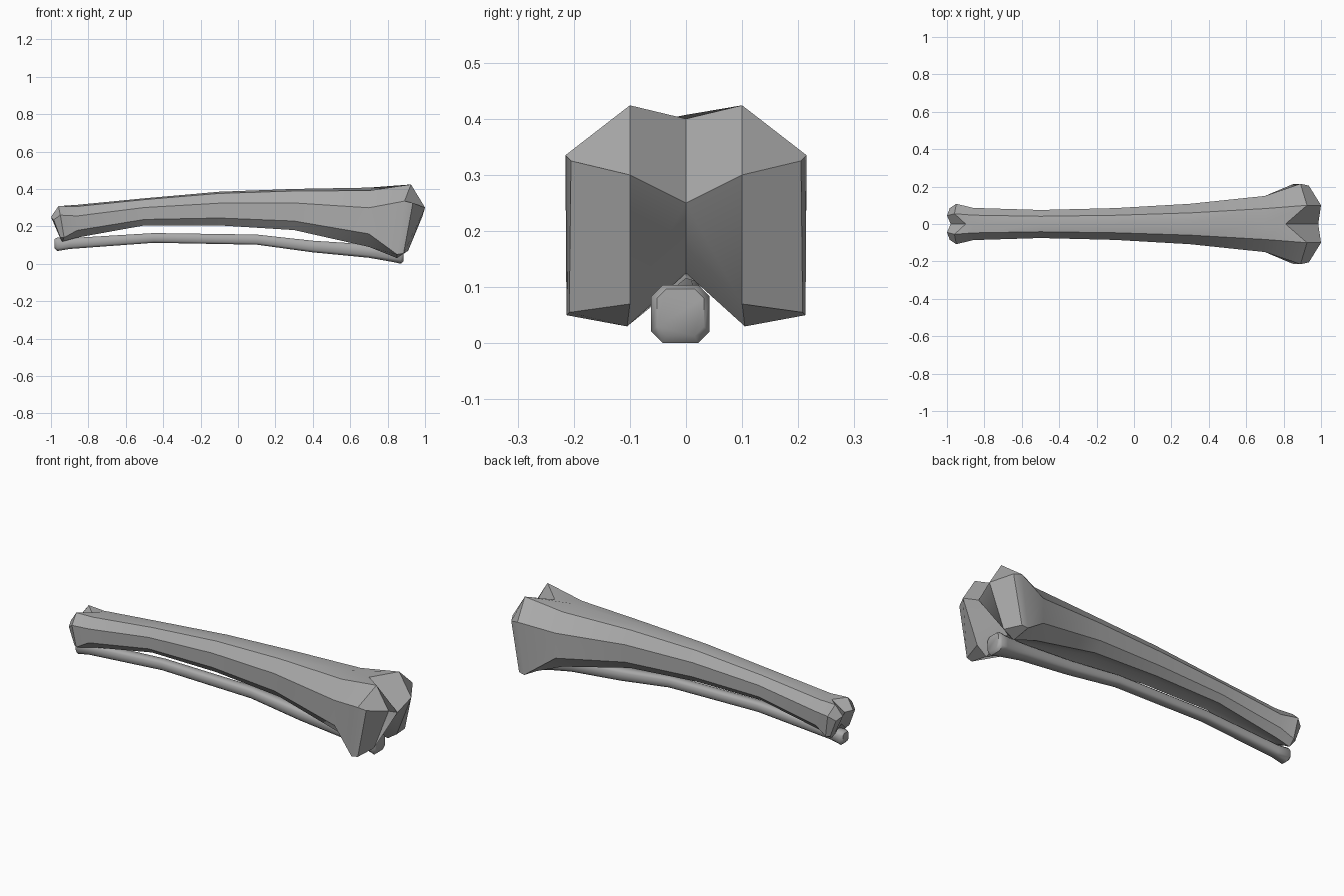
import bpy, bmesh, math
from mathutils import Vector

cube = bpy.data.objects.get("Cube")
if cube:
    bpy.data.objects.remove(cube, do_unlink=True)

grey = bpy.data.materials.new("bone grey")
grey.use_nodes = True
colour = (0.4, 0.4, 0.4, 1)
grey.diffuse_color = colour
grey.node_tree.nodes["Principled BSDF"].inputs["Base Color"].default_value = colour


def mirrored(half):
    """Close a half ring (top centre to bottom centre) across y = 0."""
    return half + [(x, -y, z) for x, y, z in half[-2:0:-1]]


def loft(name, rings, cap, angle):
    bm = bmesh.new()
    loops = [[bm.verts.new(p) for p in ring] for ring in rings]
    n = len(loops[0])
    for a, b in zip(loops, loops[1:]):
        for i in range(n):
            j = (i + 1) % n
            bm.faces.new((a[i], a[j], b[j], b[i]))
    for ring in (loops[0], loops[-1]):
        for face in cap:
            bm.faces.new([ring[i] for i in face])
    bmesh.ops.recalc_face_normals(bm, faces=bm.faces)
    mesh = bpy.data.meshes.new(name)
    bm.to_mesh(mesh)
    bm.free()
    mesh.materials.append(grey)
    obj = bpy.data.objects.new(name, mesh)
    bpy.context.collection.objects.link(obj)
    bpy.ops.object.select_all(action="DESELECT")
    obj.select_set(True)
    bpy.context.view_layer.objects.active = obj
    bpy.ops.object.shade_smooth_by_angle(angle=math.radians(angle))
    return obj


# Large bone: shaft stations are x, half width, top, bottom
profile = [(0, 1), (.55, .95), (1, .66), (1, .22), (.6, 0), (0, .08)]
stations = [(-.86, .086, .315, .14), (-.5, .075, .35, .205), (-.1, .085, .385, .205),
            (.3, .108, .40, .18), (.7, .15, .407, .09)]
shaft = [mirrored([(x, w * u, lo + (hi - lo) * v) for u, v in profile])
         for x, w, hi, lo in stations]

# Narrow end: rim and notched end face
small_face = [(-.98, 0, .25), (-1, .045, .25), (-.985, .085, .235),
              (-.95, .085, .14), (-.95, .05, .135), (-.96, 0, .18)]
small_rim = [(-.9, 0, .30), (-.96, .055, .308), (-.95, .108, .26),
             (-.93, .098, .14), (-.94, .055, .118), (-.91, 0, .145)]

# Wide end: rim, twin condyles and the groove between them
big_rim = [(.81, 0, .40), (.925, .10, .424), (.89, .215, .335),
           (.85, .213, .05), (.85, .105, .03), (.80, 0, .125)]
big_face = [(.985, 0, .25), (1, .10, .30), (.935, .205, .325),
            (.885, .208, .055), (.91, .10, .07), (.88, 0, .195)]

loft("large_bone",
     [mirrored(small_face), mirrored(small_rim)] + shaft
     + [mirrored(big_rim), mirrored(big_face)],
     [(0, 1, 4, 5), (1, 2, 3, 4), (0, 9, 6, 5), (9, 8, 7, 6)], 32)

# Thin bone: chamfered square sections, x, centre height, half size
path = [(-.98, .108, .025), (-.965, .104, .036), (-.9, .108, .029), (-.45, .138, .026),
        (.1, .129, .027), (.4, .092, .031), (.7, .068, .036), (.83, .055, .046),
        (.87, .052, .052), (.885, .055, .042)]
corners = [(.6, 1), (1, .6), (1, -.6), (.6, -1), (-.6, -1), (-1, -.6), (-1, .6), (-.6, 1)]
loft("thin_bone",
     [[(x, -.01 + r * u, z + r * v) for u, v in corners] for x, z, r in path],
     [range(8)], 50)
